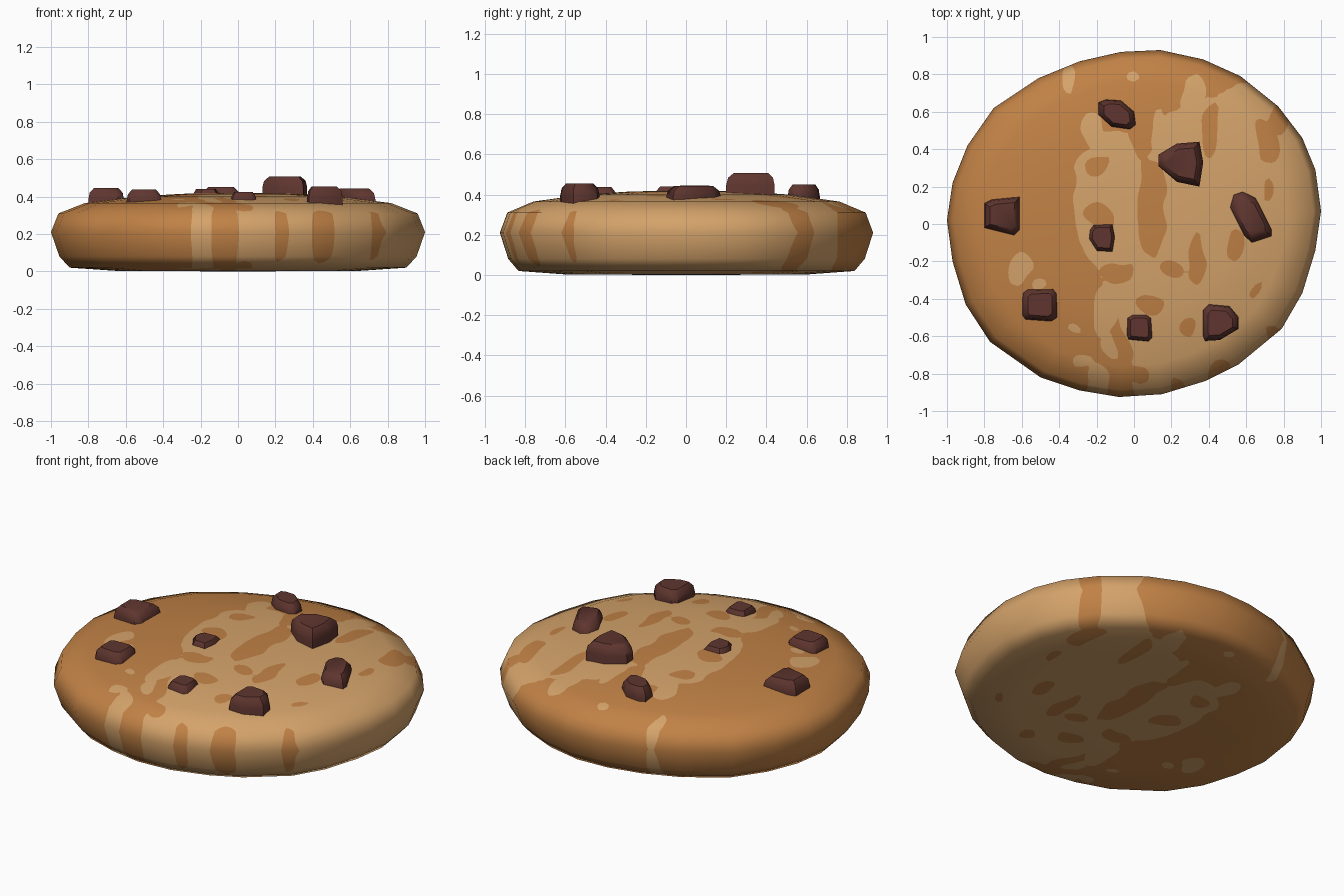
import bpy, bmesh
from mathutils import Vector, noise

if "Cube" in bpy.data.objects:
    bpy.data.objects.remove(bpy.data.objects["Cube"])


def material(name, rgb):
    m = bpy.data.materials.new(name)
    m.diffuse_color = (*rgb, 1)
    m.use_nodes = True
    m.node_tree.nodes["Principled BSDF"].inputs["Base Color"].default_value = m.diffuse_color
    return m


BROWN = material("baked brown", (0.53, 0.22, 0.06))
TAN = material("light dough", (0.66, 0.365, 0.145))
CHOC = material("chocolate", (0.115, 0.036, 0.028))

# cookie rim seen from above, and cross-section (scale, height) from top to bottom
RIM = [(1, .07), (.97, .29), (.9, .46), (.77, .63), (.57, .79), (.37, .88), (.14, .93),
       (-.07, .92), (-.29, .87), (-.51, .78), (-.75, .62), (-.89, .42), (-.97, .22), (-1, .02),
       (-.97, -.2), (-.9, -.43), (-.77, -.63), (-.5, -.82), (-.29, -.89), (-.08, -.925),
       (.15, -.91), (.38, -.84), (.56, -.75), (.79, -.56), (.9, -.37), (.97, -.14)]
PROFILE = [(.02, .42), (.3, .415), (.55, .4), (.82, .365), (.96, .31), (1, .21),
           (.955, .08), (.9, .02), (.65, .003), (.02, 0)]

# left edge of the pale area (y, x), then pale and brown blotches (x, y, rx, ry)
EDGE = [(-1, .0), (-.7, 0), (-.4, -.1), (-.2, -.25), (0, -.31), (.3, -.32), (.45, -.22),
        (.55, .12), (.7, .45), (.8, .75), (1, 1.2)]
PALE = [(-.35, .77, .04, .07), (-.01, .79, .04, .03), (-.22, .5, .07, .12), (.3, .7, .06, .1),
        (.55, .66, .1, .07), (.14, .5, .05, .13), (-.6, -.23, .06, .08), (-.5, -.33, .03, .03),
        (-.16, -.47, .07, .12), (-.2, -.87, .05, .13), (-.26, -.73, .06, .03),
        (-.33, -.55, .04, .03), (.88, .45, .08, .12), (-.12, -.66, .03, .06)]
DARK = [(.1, .06, .08, .27), (.33, -.22, .05, .13), (.2, -.24, .05, .05), (.7, .45, .06, .13),
        (.42, .52, .05, .14), (.05, .5, .06, .15), (.65, -.35, .03, .06), (.54, -.12, .04, .06),
        (-.1, -.25, .1, .06), (-.18, .04, .08, .06), (.04, -.8, .06, .06), (.22, -.86, .03, .06),
        (.46, -.8, .06, .08), (.73, -.6, .035, .07), (.8, -.57, .03, .03), (.1, -.42, .07, .04),
        (-.2, .3, .05, .05), (.3, -.55, .04, .05), (.72, .2, .03, .05), (.77, .58, .04, .08)]


def paleness(x, y):
    """Positive where the dough is pale, negative where it is browned."""
    w = noise.noise_vector(Vector((x * 6, y * 6, 3.3))) * .045
    x, y = x + w.x, y + w.y
    for (y0, x0), (y1, x1) in zip(EDGE, EDGE[1:]):
        if y0 <= y <= y1:
            edge = x0 + (x1 - x0) * (y - y0) / (y1 - y0)
            break
    else:
        edge = 0 if y < 0 else 1.2
    f = x - edge
    for blots, sign in ((DARK, -1), (PALE, 1)):
        for a, b, rx, ry in blots:
            g = (1 - (((x - a) / rx) ** 2 + ((y - b) / ry) ** 2) ** .5) * min(rx, ry)
            f = max(f, g) if sign > 0 else min(f, -g)
    return f + .022 * noise.noise(Vector((x * 11, y * 8, 7.7)))


def build_cookie():
    n, sub = len(RIM), 6
    P = [[Vector((x * s, y * s, z)) for x, y in RIM] for s, z in PROFILE]
    # soft normals of the coarse shape, blended over the finer colour grid
    N = []
    for i in range(len(P)):
        if i in (0, len(P) - 1):
            N.append([Vector((0, 0, 1 if i == 0 else -1))] * n)
        else:
            N.append([(P[i + 1][k] - P[i - 1][k]).cross(P[i][(k + 1) % n] - P[i][k - 1]).normalized()
                      for k in range(n)])

    def blend(A, i, t, k, u):
        j, m = min(i + 1, len(A) - 1), (k + 1) % n
        return A[i][k].lerp(A[i][m], u).lerp(A[j][k].lerp(A[j][m], u), t)

    bm = bmesh.new()
    nor = bm.verts.layers.float_vector.new("soft")
    tone = bm.verts.layers.float.new("tone")
    steps = []
    for i in range(len(P) - 1):
        c = max(1, round((P[i + 1][0] - P[i][0]).length / .022))
        steps += [(i, q / c) for q in range(c)]
    steps.append((len(P) - 1, 0))
    rings = []
    for i, t in steps:
        ring = []
        for k in range(n):
            for q in range(sub):
                v = bm.verts.new(blend(P, i, t, k, q / sub))
                v[nor] = blend(N, i, t, k, q / sub)
                v[tone] = paleness(v.co.x, v.co.y)
                ring.append(v)
        rings.append(ring)
    for a, b in zip(rings, rings[1:]):
        for k in range(n * sub):
            m = (k + 1) % (n * sub)
            bm.faces.new((a[k], b[k], b[m], a[m]))
    bm.faces.new(rings[0])
    bm.faces.new(rings[-1][::-1])

    # cut the surface along the blotch outlines and colour each side
    cuts = []
    for e in list(bm.edges):
        a, b = e.verts
        fa, fb = a[tone], b[tone]
        if fa * fb < 0:
            t = min(.98, max(.02, fa / (fa - fb)))
            soft = a[nor].lerp(b[nor], t)
            v = bmesh.utils.edge_split(e, a, t)[1]
            v[nor], v[tone] = soft, 0
            cuts.append(v)
    bmesh.ops.connect_verts(bm, verts=cuts)
    for f in bm.faces:
        f.smooth = True
        f.material_index = int(sum(v[tone] for v in f.verts) > 0)
    normals = [v[nor].normalized() for v in bm.verts]
    me = bpy.data.meshes.new("cookie")
    bm.to_mesh(me)
    bm.free()
    me.materials.append(BROWN)
    me.materials.append(TAN)
    me.normals_split_custom_set_from_vertices(normals)
    bpy.context.collection.objects.link(bpy.data.objects.new("cookie", me))


# chocolate chips: top height and outline seen from above (clockwise)
CHIPS = [
    (.45, [(-.19, .65), (-.15, .665), (-.07, .66), (0, .6), (.01, .53), (-.02, .505), (-.12, .52), (-.19, .585)]),
    (.508, [(.13, .37), (.23, .43), (.35, .44), (.37, .33), (.35, .2), (.23, .225), (.13, .31)]),
    (.445, [(-.8, .11), (-.76, .13), (-.61, .145), (-.61, -.03), (-.64, -.06), (-.8, -.02)]),
    (.44, [(-.24, -.03), (-.22, 0), (-.11, .005), (-.095, -.07), (-.11, -.155), (-.2, -.15), (-.245, -.08)]),
    (.443, [(.51, .09), (.53, .16), (.58, .175), (.65, .14), (.735, -.03), (.735, -.065), (.63, -.1), (.59, -.065)]),
    (.437, [(-.595, -.37), (-.57, -.35), (-.43, -.345), (-.41, -.37), (-.41, -.5), (-.44, -.52), (-.58, -.51), (-.595, -.49)]),
    (.425, [(-.04, -.5), (-.01, -.48), (.07, -.48), (.095, -.5), (.1, -.61), (.08, -.63), (-.03, -.62), (-.04, -.6)]),
    (.455, [(.37, -.46), (.4, -.43), (.51, -.44), (.56, -.5), (.56, -.56), (.46, -.62), (.38, -.625), (.37, -.6)]),
]


def build_chip(index, top, outline):
    bm = bmesh.new()
    c = sum((Vector(p) for p in outline), Vector((0, 0))) / len(outline)
    rings = []
    for scale, z in ((1, .3), (1, top - .06), (.93, top - .025), (.7, top)):
        rings.append([bm.verts.new((*(c + (Vector(p) - c) * scale), z)) for p in outline])
    for a, b in zip(rings, rings[1:]):
        for k in range(len(a)):
            bm.faces.new((a[k - 1], a[k], b[k], b[k - 1]))
    bm.faces.new(rings[0])
    bm.faces.new(rings[-1])
    bmesh.ops.recalc_face_normals(bm, faces=bm.faces)
    name = f"chocolate_chip_{index}"
    me = bpy.data.meshes.new(name)
    bm.to_mesh(me)
    bm.free()
    me.materials.append(CHOC)
    ob = bpy.data.objects.new(name, me)
    bpy.context.collection.objects.link(ob)
    bpy.ops.object.select_all(action='DESELECT')
    ob.select_set(True)
    bpy.context.view_layer.objects.active = ob
    bpy.ops.object.shade_smooth_by_angle(angle=.75)


build_cookie()
for number, (height, shape) in enumerate(CHIPS, 1):
    build_chip(number, height, shape)
